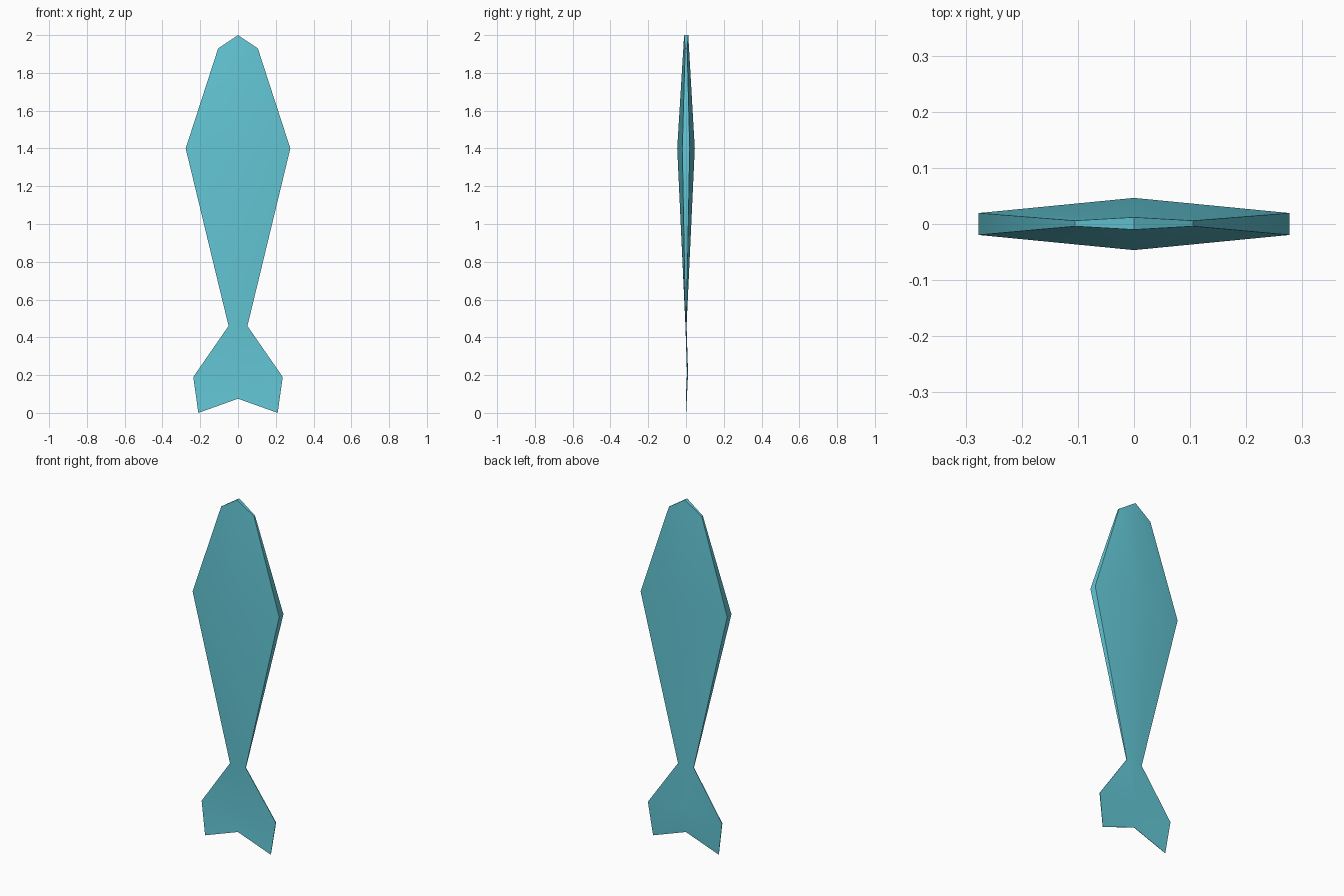
import bpy, bmesh

if "Cube" in bpy.data.objects:
    bpy.data.objects.remove(bpy.data.objects["Cube"])

# one flat colour
teal = bpy.data.materials.new("teal")
teal.diffuse_color = (0.125, 0.57, 0.67, 1)
teal.use_nodes = True
teal.node_tree.nodes["Principled BSDF"].inputs["Base Color"].default_value = teal.diffuse_color

# cross-sections: half width, edge z, centre z, edge half depth, centre half depth, y offset
SECTIONS = [
    (0.105, 1.93, 2.00, 0.005, 0.011, 0.001),   # blunt tip
    (0.277, 1.40, 1.40, 0.0195, 0.0465, 0.0),   # widest body
    (0.050, 0.46, 0.46, 0.002, 0.003, 0.0),     # narrow waist
    (0.237, 0.19, 0.21, 0.002, 0.003, 0.008),   # tail flare
    (0.210, 0.00, 0.075, 0.001, 0.001, 0.0),    # forked tail end
]

# fish-shaped blade: six-sided rings bridged from tip to tail
bm = bmesh.new()
rings = []
for w, ze, zc, de, dc, y in SECTIONS:
    ring = [(-w, y - de, ze), (0, y - dc, zc), (w, y - de, ze),
            (w, y + de, ze), (0, y + dc, zc), (-w, y + de, ze)]
    rings.append([bm.verts.new(p) for p in ring])
for a, b in zip(rings, rings[1:]):
    for i in range(6):
        j = (i + 1) % 6
        bm.faces.new((a[i], b[i], b[j], a[j]))

# end caps, split at the centre line
for r in (rings[0], rings[-1]):
    bm.faces.new((r[0], r[1], r[4], r[5]))
    bm.faces.new((r[1], r[2], r[3], r[4]))
bmesh.ops.recalc_face_normals(bm, faces=bm.faces)

mesh = bpy.data.meshes.new("fish_blade")
bm.to_mesh(mesh)
bm.free()
mesh.materials.append(teal)
blade = bpy.data.objects.new("fish_blade", mesh)
bpy.context.collection.objects.link(blade)

# smooth broad sides, sharp rim
bpy.context.view_layer.objects.active = blade
blade.select_set(True)
bpy.ops.object.shade_smooth_by_angle(angle=0.6)
